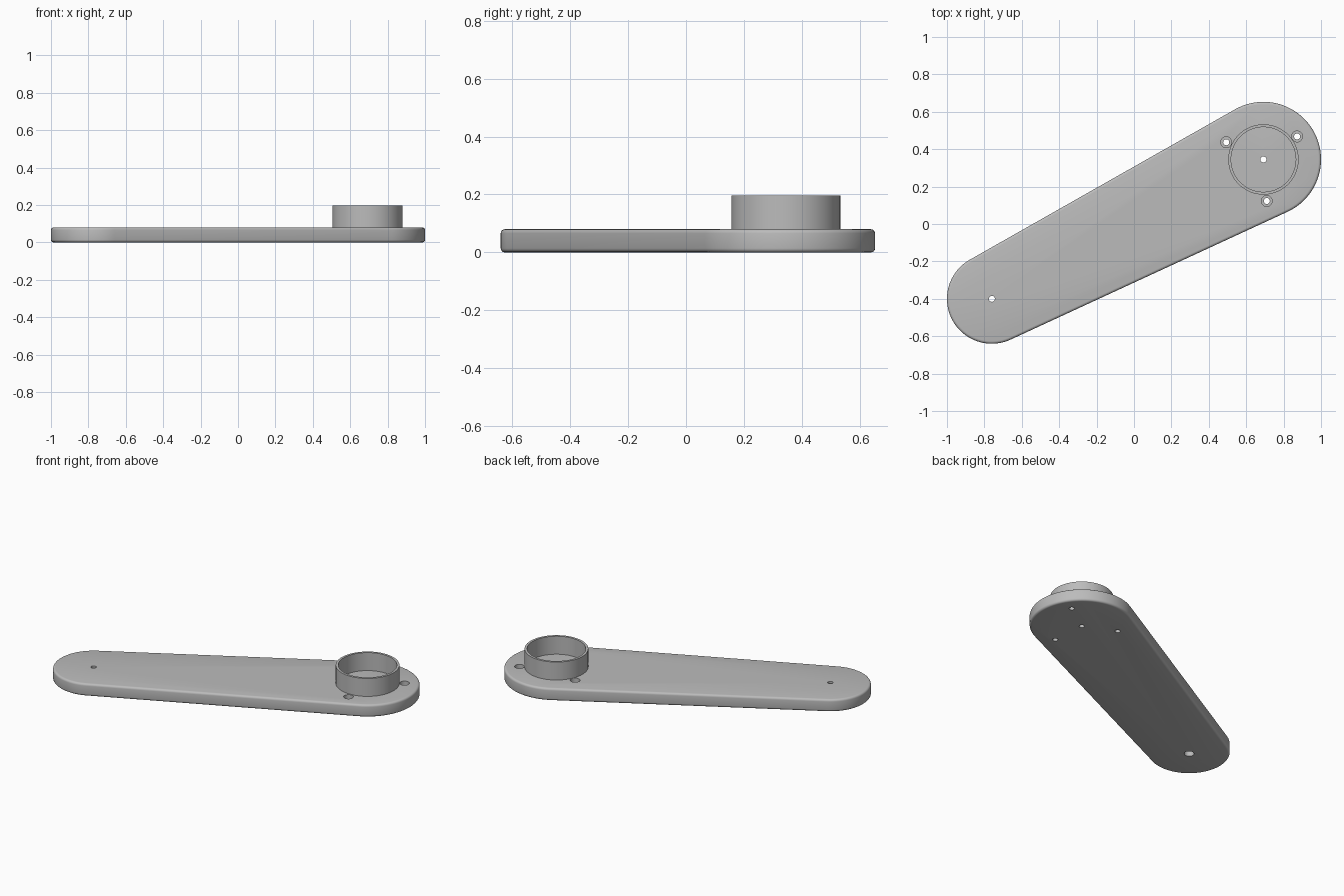
import bpy, bmesh, math
from mathutils import Vector

cube = bpy.data.objects.get("Cube")
if cube:
    bpy.data.objects.remove(cube)

WIDE, WIDE_R = Vector((0.692, 0.345)), 0.308
NARROW, NARROW_R = Vector((-0.76, -0.40)), 0.24
THICK = 0.08

grey = bpy.data.materials.new("Light grey")
grey.use_nodes = True
colour = (0.5, 0.5, 0.5, 1)
grey.diffuse_color = colour
grey.node_tree.nodes["Principled BSDF"].inputs["Base Color"].default_value = colour


def make_object(name, bm):
    bmesh.ops.recalc_face_normals(bm, faces=bm.faces)
    mesh = bpy.data.meshes.new(name)
    bm.to_mesh(mesh)
    bm.free()
    mesh.materials.append(grey)
    obj = bpy.data.objects.new(name, mesh)
    bpy.context.collection.objects.link(obj)
    return obj


def smooth(obj):
    bpy.ops.object.select_all(action="DESELECT")
    obj.select_set(True)
    bpy.context.view_layer.objects.active = obj
    bpy.ops.object.shade_smooth_by_angle(angle=math.radians(35))


def arc(centre, radius, start, end, steps):
    angles = [start + (end - start) * i / steps for i in range(steps + 1)]
    return [centre + radius * Vector((math.cos(a), math.sin(a))) for a in angles]


def cylinder(bm, centre, radius, bottom, top, sides=32):
    made = bmesh.ops.create_cone(bm, cap_ends=True, segments=sides, radius1=radius,
                                 radius2=radius, depth=top - bottom)
    bmesh.ops.translate(bm, verts=made["verts"],
                        vec=(centre.x, centre.y, (bottom + top) / 2))


# Tapered plate: two end arcs joined by their common tangents
axis = WIDE - NARROW
heading = math.atan2(axis.y, axis.x)
spread = math.acos((NARROW_R - WIDE_R) / axis.length)
tangent = math.pi - spread
outline = arc(WIDE, WIDE_R, heading - spread, heading + spread, 48)
outline += arc(NARROW, NARROW_R, heading + spread,
               heading + 2 * math.pi - spread, 48)
bm = bmesh.new()
base = bm.faces.new([bm.verts.new((p.x, p.y, 0)) for p in outline])
grown = bmesh.ops.extrude_face_region(bm, geom=[base], use_keep_orig=True)
bmesh.ops.translate(bm, vec=(0, 0, THICK),
                    verts=[g for g in grown["geom"] if isinstance(g, bmesh.types.BMVert)])
bmesh.ops.recalc_face_normals(bm, faces=bm.faces)
rims = [e for e in bm.edges if abs(e.verts[0].co.z - e.verts[1].co.z) < 1e-5]
bmesh.ops.bevel(bm, geom=rims, offset=0.014, segments=4, profile=0.5, affect="EDGES")
plate = make_object("plate", bm)

# Through holes, then wider recesses for the screw heads
screws = [Vector(p) for p in ((0.493, 0.437), (0.872, 0.468), (0.71, 0.123))]
holes = bmesh.new()
for spot in screws + [WIDE, NARROW]:
    cylinder(holes, spot, 0.016, -0.1, 0.2)
recesses = bmesh.new()
for spot in screws:
    cylinder(recesses, spot, 0.029, THICK / 2, 0.2)
cylinder(recesses, NARROW, 0.029, -0.1, THICK / 2)
for name, cutter_mesh in (("hole_cutter", holes), ("recess_cutter", recesses)):
    cutter = make_object(name, cutter_mesh)
    cutter.hide_render = True
    cut = plate.modifiers.new(name, "BOOLEAN")
    cut.operation = "DIFFERENCE"
    cut.solver = "EXACT"
    cut.object = cutter
    bpy.context.view_layer.objects.active = plate
    bpy.ops.object.modifier_apply(modifier=name)
    bpy.data.objects.remove(cutter)
smooth(plate)

# Open collar: a rectangular section spun around the wide end
bm = bmesh.new()
section = [bm.verts.new((WIDE.x + r, WIDE.y, z))
           for r, z in ((0.173, 0.075), (0.188, 0.075), (0.188, 0.197), (0.173, 0.197))]
edges = [bm.edges.new((section[i], section[(i + 1) % 4])) for i in range(4)]
bmesh.ops.spin(bm, geom=section + edges, cent=(WIDE.x, WIDE.y, 0), axis=(0, 0, 1),
               angle=2 * math.pi, steps=96, use_merge=True)
bmesh.ops.remove_doubles(bm, verts=bm.verts, dist=1e-5)
smooth(make_object("collar", bm))
